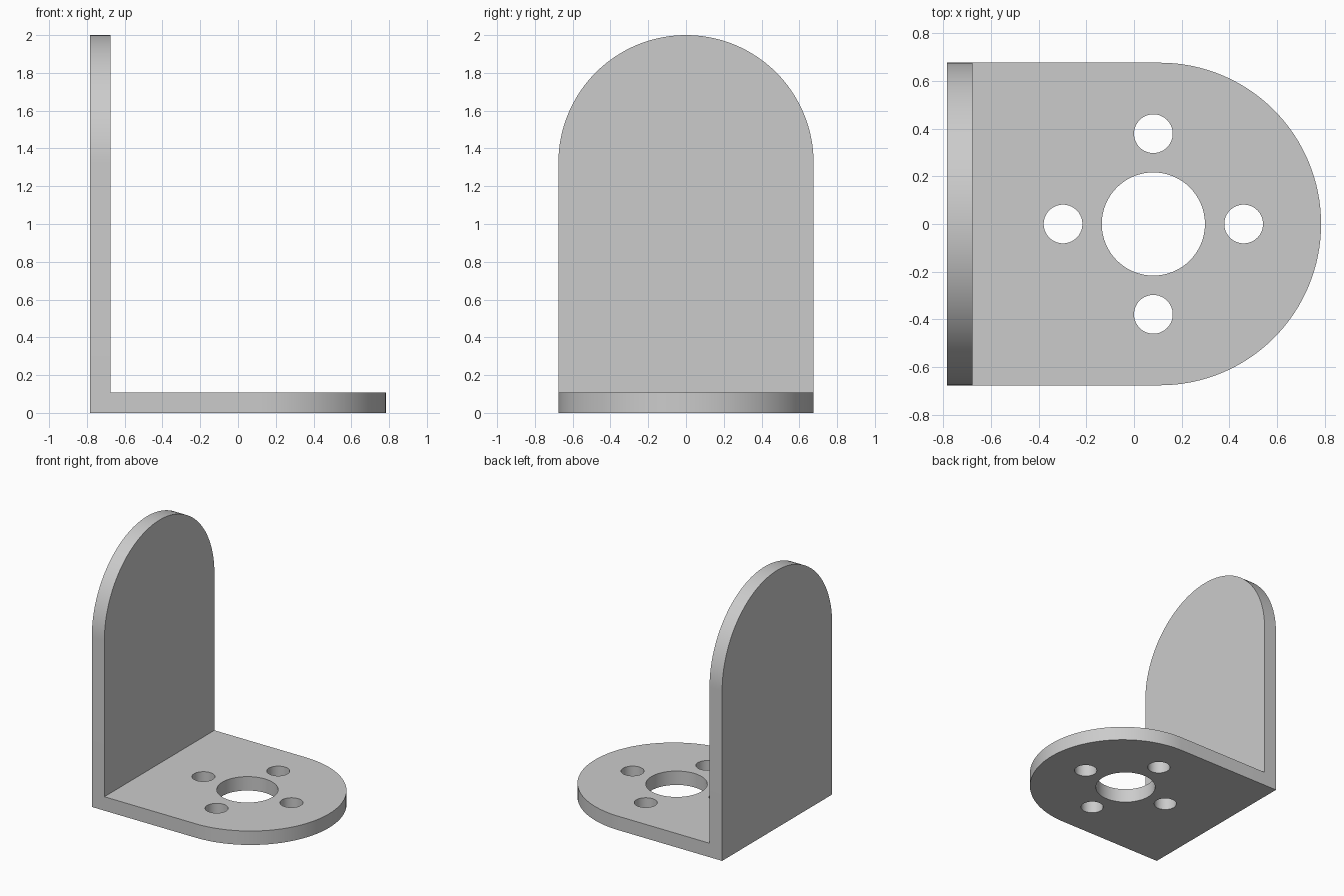
import bpy, bmesh, math
from mathutils import Matrix, Vector

if "Cube" in bpy.data.objects:
    bpy.data.objects.remove(bpy.data.objects["Cube"])

MM = 2 / 74                      # the bracket is drawn in millimetres
WIDTH, THICK = 50, 4
HEIGHT, LENGTH = 74, 58
ARC_STEPS = 64

grey = bpy.data.materials.new("plain grey")
grey.use_nodes = True
colour = (0.6, 0.6, 0.6, 1)
grey.diffuse_color = colour
grey.node_tree.nodes["Principled BSDF"].inputs["Base Color"].default_value = colour

# Frames: local x runs along the plate, local z through its thickness
left = -LENGTH / 2
FLAT = Matrix.Translation((left, 0, 0))
UPRIGHT = Matrix(((0, 0, 1, left), (0, -1, 0, 0), (1, 0, 0, 0), (0, 0, 0, 1)))


def finish(name, bm, frame):
    bm.transform(Matrix.Scale(MM, 4) @ frame)
    bmesh.ops.recalc_face_normals(bm, faces=bm.faces)
    mesh = bpy.data.meshes.new(name)
    bm.to_mesh(mesh)
    bm.free()
    mesh.materials.append(grey)
    obj = bpy.data.objects.new(name, mesh)
    bpy.context.collection.objects.link(obj)
    return obj


def round_ended_plate(name, length, frame):
    bm = bmesh.new()
    r = WIDTH / 2
    points = [(0, r), (0, -r)]
    for i in range(ARC_STEPS + 1):
        a = math.pi * (i / ARC_STEPS - 0.5)
        points.append((length - r + r * math.cos(a), r * math.sin(a)))
    face = bm.faces.new([bm.verts.new((x, y, 0)) for x, y in points])
    top = bmesh.ops.extrude_face_region(bm, geom=[face])["geom"]
    bmesh.ops.translate(bm, vec=Vector((0, 0, THICK)),
                        verts=[v for v in top if isinstance(v, bmesh.types.BMVert)])
    return finish(name, bm, frame)


def hole_cutter(name, centre, frame):
    # One large bore ringed by four screw holes
    bm = bmesh.new()
    holes = [(0, 0, 8)]
    for k in range(4):
        a = k * math.pi / 2
        holes.append((14 * math.cos(a), 14 * math.sin(a), 3))
    for x, y, r in holes:
        bmesh.ops.create_cone(bm, cap_ends=True, segments=64, radius1=r, radius2=r,
                              depth=THICK * 2,
                              matrix=Matrix.Translation((centre + x, y, THICK / 2)))
    obj = finish(name, bm, frame)
    obj.hide_render = True
    return obj


def combine(obj, other, operation):
    mod = obj.modifiers.new(operation.title(), "BOOLEAN")
    mod.operation, mod.object, mod.solver = operation, other, "EXACT"
    bpy.ops.object.modifier_apply(modifier=mod.name)
    bpy.data.objects.remove(other)


# Base and upright plates merge into one L-shaped bracket
bracket = round_ended_plate("angle_bracket", LENGTH, FLAT)
bpy.ops.object.select_all(action="DESELECT")
bracket.select_set(True)
bpy.context.view_layer.objects.active = bracket
combine(bracket, round_ended_plate("upright_plate", HEIGHT, UPRIGHT), "UNION")
combine(bracket, hole_cutter("base_holes", 32, FLAT), "DIFFERENCE")
combine(bracket, hole_cutter("upright_holes", 48, UPRIGHT), "DIFFERENCE")

bpy.ops.object.shade_smooth_by_angle(angle=math.radians(30))
